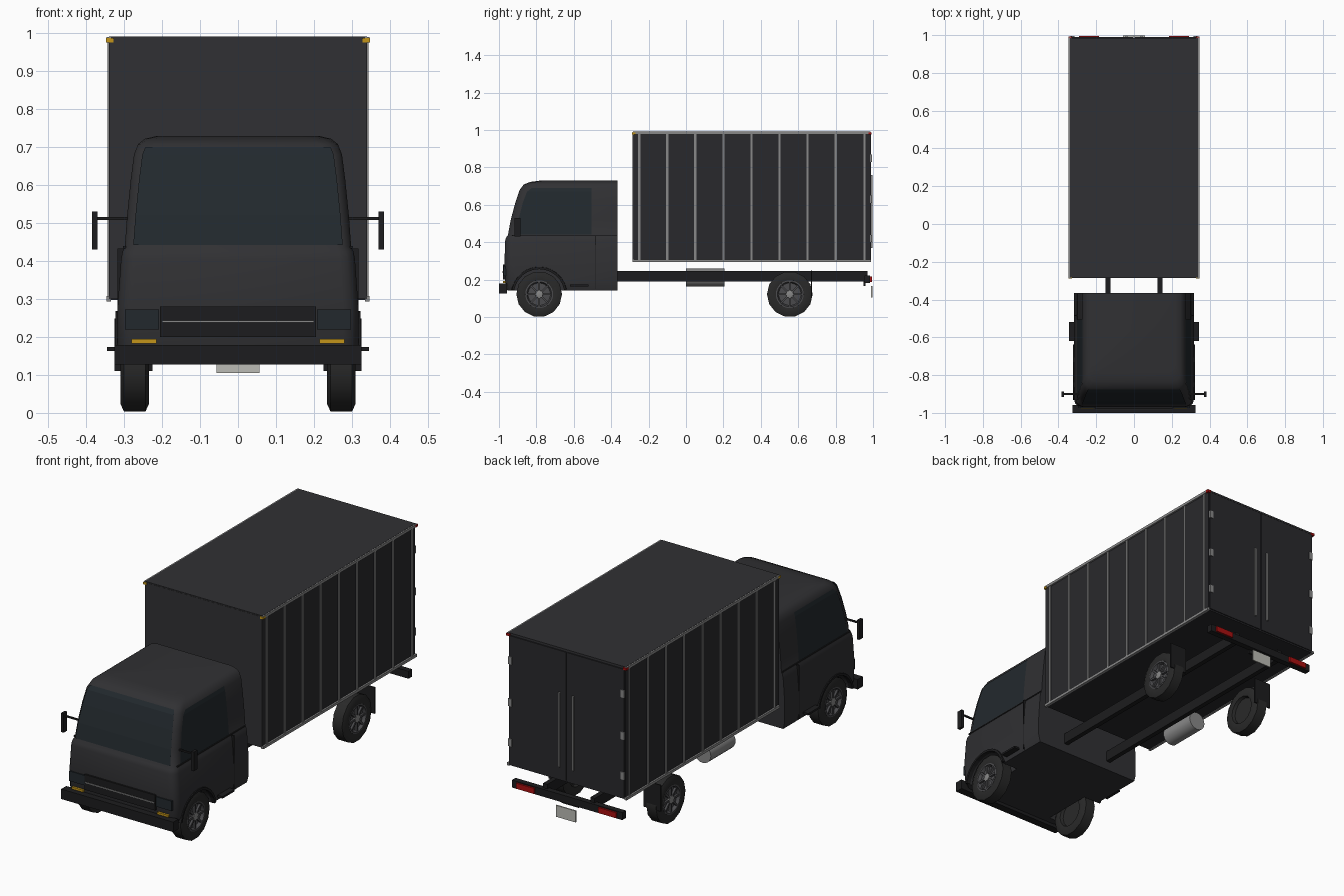
import bpy, bmesh, math
from mathutils import Matrix, Vector

if "Cube" in bpy.data.objects:
    bpy.data.objects.remove(bpy.data.objects["Cube"])


def mat(name, r, g, b):
    m = bpy.data.materials.new(name)
    m.diffuse_color = (r, g, b, 1)
    m.use_nodes = True
    m.node_tree.nodes["Principled BSDF"].inputs["Base Color"].default_value = m.diffuse_color
    return m


BODY = mat("body_dark", .03, .03, .033)
PANEL = mat("panel_dark", .022, .022, .025)
BLACK = mat("black_trim", .012, .012, .013)
GLASS = mat("glass", .016, .022, .027)
RUBBER = mat("rubber", .022, .022, .022)
RIM = mat("rim", .07, .07, .075)
METAL = mat("metal", .25, .25, .25)
PLATE = mat("plate", .5, .5, .46)
AMBER = mat("amber", .55, .3, .01)
RED = mat("red", .4, .005, .005)


def finish(name, bm, material, smooth=False):
    bmesh.ops.recalc_face_normals(bm, faces=bm.faces)
    me = bpy.data.meshes.new(name)
    bm.to_mesh(me)
    bm.free()
    ob = bpy.data.objects.new(name, me)
    bpy.context.collection.objects.link(ob)
    me.materials.append(material)
    if smooth:
        bpy.ops.object.select_all(action='DESELECT')
        ob.select_set(True)
        bpy.context.view_layer.objects.active = ob
        bpy.ops.object.shade_smooth_by_angle(angle=math.radians(35))
    return ob


def boxes(name, items, material, mirror=False):
    """Boxes given as (x0, x1, y0, y1, z0, z1), optionally on both sides."""
    bm = bmesh.new()
    if mirror:
        items = items + [(-b[1], -b[0]) + tuple(b[2:]) for b in items]
    for x0, x1, y0, y1, z0, z1 in items:
        m = Matrix.Translation(((x0 + x1) / 2, (y0 + y1) / 2, (z0 + z1) / 2))
        bmesh.ops.create_cube(bm, size=1, matrix=m @ Matrix.Diagonal((x1 - x0, y1 - y0, z1 - z0, 1)))
    return finish(name, bm, material)


def loft(bm, rings, closed=True, caps=False):
    rows = [[bm.verts.new(p) for p in r] for r in rings]
    n = len(rows[0])
    for a, b in zip(rows, rows[1:]):
        for i in range(n if closed else n - 1):
            j = (i + 1) % n
            bm.faces.new((a[i], a[j], b[j], b[i]))
    if caps:
        bm.faces.new(rows[0])
        bm.faces.new(rows[-1])


def lathe(name, profile, centre, side, material, n):
    """Turn an (x, radius) profile about the x axis."""
    bm = bmesh.new()
    cx, cy, cz = centre
    loft(bm, [[(cx + side * x, cy + r * math.sin(t), cz + r * math.cos(t))
               for t in [math.tau * (i + .5) / n for i in range(n)]] for x, r in profile], caps=True)
    return finish(name, bm, material, True)


# Cab shell: rounded-front sections stacked upward (z, front y, half width, corner radius)
LEVELS = [(.142, -.955, .308, .04), (.18, -.966, .317, .04), (.28, -.97, .317, .04),
          (.405, -.968, .308, .04), (.425, -.962, .304, .04), (.438, -.952, .298, .04),
          (.52, -.937, .292, .04), (.61, -.913, .283, .04), (.68, -.889, .274, .04),
          (.708, -.868, .263, .045), (.722, -.835, .245, .05), (.729, -.785, .215, .05)]


def at(z, k):
    for a, b in zip(LEVELS, LEVELS[1:]):
        if z <= b[0]:
            return a[k] + (b[k] - a[k]) * (z - a[0]) / (b[0] - a[0])


def section(z, yf, hw, r):
    half = [(hw, -.365)]
    for i in range(4):
        t = math.pi / 6 * i
        half.append((hw - r + r * math.cos(t), yf + r - r * math.sin(t)))
    return [(x, y, z) for x, y in half] + [(-x, y, z) for x, y in reversed(half)]


bm = bmesh.new()
loft(bm, [section(*lv) for lv in LEVELS], caps=True)
cab = finish("cab", bm, BODY)

# Front wheel wells cut from the cab
bm = bmesh.new()
for s in (1, -1):
    bmesh.ops.create_cone(bm, cap_ends=True, segments=24, radius1=.138, radius2=.138, depth=.2,
                          matrix=Matrix.Translation((s * .32, -.785, .12)) @ Matrix.Rotation(math.pi / 2, 4, 'Y'))
cutter = finish("wheel_well_cutter", bm, BLACK)
cutter.hide_render = True
mod = cab.modifiers.new("wells", 'BOOLEAN')
mod.operation, mod.object, mod.solver = 'DIFFERENCE', cutter, 'EXACT'
bpy.ops.object.select_all(action='DESELECT')
bpy.context.view_layer.objects.active = cab
cab.select_set(True)
bpy.ops.object.modifier_apply(modifier="wells")
bpy.data.objects.remove(cutter)
bpy.ops.object.shade_smooth_by_angle(angle=math.radians(35))

# Wheel arch lips
bm = bmesh.new()
for s in (1, -1):
    rings = []
    for i in range(13):
        t = math.radians(10 + 160 * i / 12)
        rings.append([(s * x, -.785 + r * math.cos(t), .12 + r * math.sin(t))
                      for x, r in ((.3, .136), (.322, .136), (.322, .148), (.3, .152))])
    loft(bm, rings, caps=True)
finish("arch_lips", bm, BLACK)

# Windscreen and side windows follow the cab surface
bm = bmesh.new()
zs = (.442, .52, .61, .68, .7)
loft(bm, [[(x * (at(z, 2) - .022), at(z, 1) - .003, z) for x in (-1, 1)] for z in zs], closed=False)
finish("windscreen", bm, GLASS)
bm = bmesh.new()
for s in (1, -1):
    loft(bm, [[(s * (at(z, 2) + .003), y, z) for y in (yf, -.505)]
              for z, yf in ((.442, -.905), (.52, -.895), (.61, -.873), (.67, -.85), (.69, -.825))], closed=False)
finish("side_windows", bm, GLASS)

# Cab trim: belt line, door seam, pillar seam, steps
boxes("door_trim", [(.295, .303, -.93, -.37, .433, .439), (.3, .3175, -.487, -.483, .15, .433)], BLACK, True)
boxes("cab_steps", [(.25, .345, -.62, -.52, .163, .173)], BLACK, True)
# Front fittings
boxes("grille", [(-.205, .205, -.979, -.95, .2, .28)], BLACK)
boxes("grille_strip", [(-.2, .2, -.983, -.975, .238, .243)], METAL)
boxes("headlamps", [(.208, .297, -.975, -.93, .22, .272)], GLASS, True)
boxes("turn_signals", [(.215, .28, -.978, -.95, .183, .194)], AMBER, True)
boxes("front_bumper", [(-.325, .325, -1, -.958, .127, .179)], BLACK)
boxes("mirrors", [(.37, .385, -.916, -.886, .43, .53), (.28, .375, -.904, -.896, .508, .516)], BLACK, True)

# Cargo body with ribs and edge rails
boxes("cargo_box", [(-.338, .338, -.28, .985, .297, .988)], PANEL)
boxes("roof_and_front_panel", [(-.34, .34, -.284, .986, .982, .991), (-.34, .34, -.285, -.278, .3, .985)], BODY)
ribs = [-.25, -.1, .05, .2, .35, .5, .65, .8, .955]
boxes("cargo_ribs", [(.33, .344, y - .006, y + .006, .3, .985) for y in ribs], METAL, True)
boxes("cargo_rails", [(.334, .347, -.285, .988, z, z + .014) for z in (.294, .976)], METAL, True)

# Rear doors, lock rods and hinges
boxes("rear_doors", [(.002, .334, .98, .99, .305, .978)], PANEL, True)
boxes("lock_rods", [(.034, .044, .99, .998, .37, .76)], METAL, True)
boxes("door_hinges", [(.315, .335, .985, .994, z - .02, z + .02) for z in (.42, .63, .85)], METAL, True)
boxes("front_markers", [(.328, .348, -.288, -.27, .975, .987)], AMBER, True)
boxes("rear_markers", [(.328, .348, .975, .992, .975, .988)], RED, True)

# Chassis
boxes("frame_rails", [(.125, .15, -.4, .97, .19, .245)], BLACK, True)
boxes("rear_bar", [(-.32, .32, .955, .985, .183, .222), (-.05, .05, .95, .96, .165, .19)], BLACK)
boxes("tail_lamps", [(.185, .29, .98, .994, .188, .217)], RED, True)
boxes("number_plate", [(-.057, .057, .99, .997, .105, .165)], PLATE)
boxes("mud_flaps", [(.225, .325, .668, .674, .11, .248)], BLACK, True)

# Fuel tank, along y
bm = bmesh.new()
bmesh.ops.create_cone(bm, cap_ends=True, segments=20, radius1=.048, radius2=.048, depth=.205,
                      matrix=Matrix.Translation((-.24, .103, .212)) @ Matrix.Rotation(math.pi / 2, 4, 'X'))
finish("fuel_tank", bm, METAL, True)

# Wheels: tyre, dished rim, hub and spokes
for end, y in (("front", -.785), ("rear", .555)):
    for tag, s in (("right", 1), ("left", -1)):
        c = (s * .272, y, .122)
        lathe(f"{end}_{tag}_tyre", [(-.018, .07), (-.034, .075), (-.038, .1), (-.028, .122), (.028, .122),
                                    (.038, .1), (.034, .075), (.018, .07)], c, s, RUBBER, 14)
        lathe(f"{end}_{tag}_rim", [(.01, .074), (.035, .075), (.036, .067), (.02, .06), (.021, .03)], c, s, RIM, 20)
        lathe(f"{end}_{tag}_hub", [(.015, .022), (.034, .02), (.036, .012)], c, s, METAL, 10)
        bm = bmesh.new()
        for k in range(8):
            m = (Matrix.Translation(Vector(c) + Vector((s * .026, 0, 0))) @ Matrix.Rotation(math.tau * k / 8, 4, 'X')
                 @ Matrix.Translation((0, 0, .042)) @ Matrix.Diagonal((.012, .01, .048, 1)))
            bmesh.ops.create_cube(bm, size=1, matrix=m)
        finish(f"{end}_{tag}_spokes", bm, RIM)
